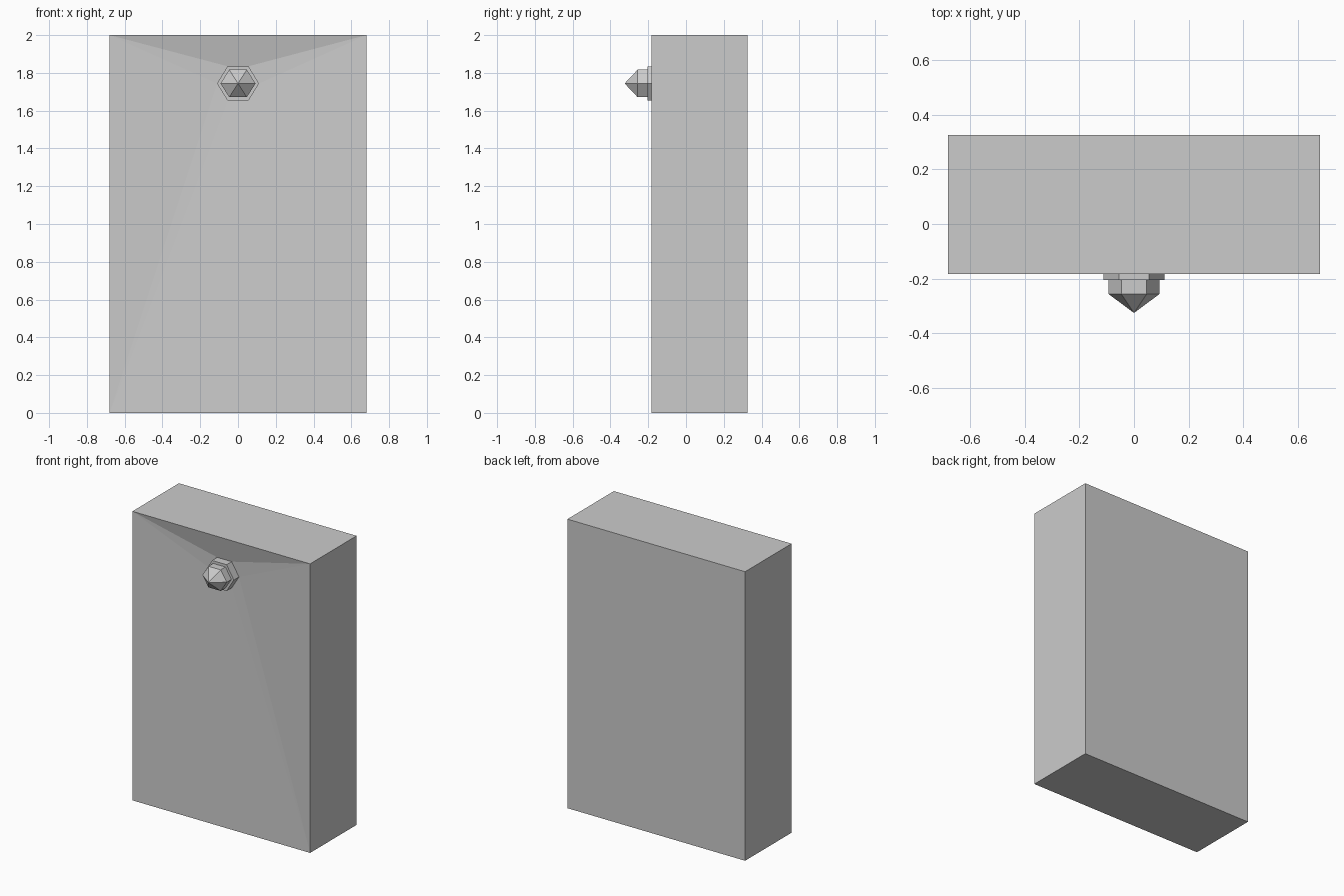
import bpy, bmesh
from math import cos, sin, radians

if "Cube" in bpy.data.objects:
    bpy.data.objects.remove(bpy.data.objects["Cube"])

CZ = 1.744            # knob centre height
FRONT, BACK = -0.183, 0.325
RECESS = FRONT + 0.035


def hexagon(bm, rx, rz, y):
    return [bm.verts.new((rx * cos(radians(60 * i)), y, CZ + rz * sin(radians(60 * i))))
            for i in range(6)]


def bridge(bm, a, b):
    for i in range(len(a)):
        j = (i + 1) % len(a)
        bm.faces.new((a[i], a[j], b[j], b[i]))


def finish(bm, name):
    bmesh.ops.recalc_face_normals(bm, faces=bm.faces)
    mesh = bpy.data.meshes.new(name)
    bm.to_mesh(mesh)
    bm.free()
    bpy.context.collection.objects.link(bpy.data.objects.new(name, mesh))


# Slab whose front face dips slightly toward a hexagonal seat
bm = bmesh.new()
corners = [(0.68, 2), (-0.68, 2), (-0.68, 0), (0.68, 0)]
front = [bm.verts.new((x, FRONT, z)) for x, z in corners]
back = [bm.verts.new((x, BACK, z)) for x, z in corners]
bridge(bm, front, back)
bm.faces.new(back)
h = hexagon(bm, 0.111, 0.105, RECESS)
tr, tl, bl, br = front
for f in ((tr, tl, h[2], h[1]), (bl, br, h[5], h[4]),
          (tr, h[1], h[0]), (tr, h[0], br), (br, h[0], h[5]),
          (tl, h[3], h[2]), (tl, bl, h[3]), (bl, h[4], h[3])):
    bm.faces.new(f)
bm.faces.new(h)
finish(bm, "slab")

# Hexagonal stud: flange, shank and pointed tip
bm = bmesh.new()
rings = [hexagon(bm, *r) for r in ((0.111, 0.105, RECESS), (0.111, 0.105, -0.204),
                                   (0.093, 0.084, -0.204), (0.093, 0.084, -0.256))]
for a, b in zip(rings, rings[1:]):
    bridge(bm, a, b)
tip = bm.verts.new((0, -0.325, CZ))
for i in range(6):
    bm.faces.new((rings[-1][i], rings[-1][(i + 1) % 6], tip))
bm.faces.new(rings[0])
finish(bm, "pointed_stud")
